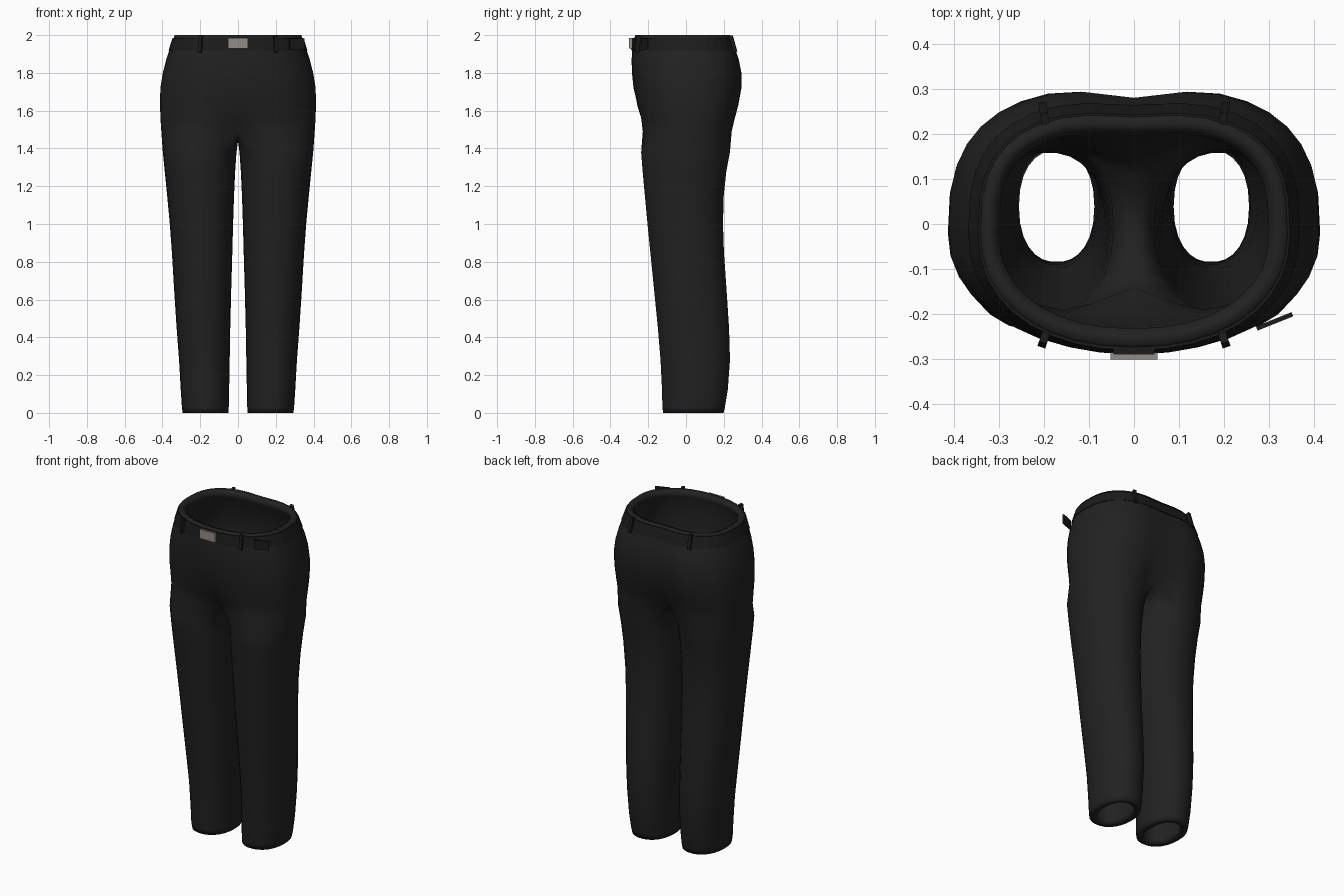
import bpy, bmesh, math
from mathutils import Vector, Matrix

if "Cube" in bpy.data.objects:
    bpy.data.objects.remove(bpy.data.objects["Cube"])

OUT, INN = 18, 8          # segments on the outer arc and on the inner thigh


def material(name, rgb):
    m = bpy.data.materials.new(name)
    m.diffuse_color = (*rgb, 1)
    m.use_nodes = True
    m.node_tree.nodes["Principled BSDF"].inputs["Base Color"].default_value = m.diffuse_color
    return m


cloth = material("black cloth", (0.0155, 0.0155, 0.0155))
leather = material("black leather", (0.011, 0.011, 0.011))
metal = material("buckle metal", (0.30, 0.265, 0.235))


def add_object(name, bm, mat, smooth=True):
    bmesh.ops.recalc_face_normals(bm, faces=bm.faces)
    me = bpy.data.meshes.new(name)
    bm.to_mesh(me)
    bm.free()
    me.materials.append(mat)
    ob = bpy.data.objects.new(name, me)
    bpy.context.collection.objects.link(ob)
    if smooth:
        for p in me.polygons:
            p.use_smooth = True
    return ob


def power(v, n):
    return math.copysign(abs(v) ** (2 / n), v) if abs(v) > 1e-6 else 0.0


def hip_point(t, w, front, back, fdip, bdip, cy=-0.02):
    """Point on the hip outline; t runs from front centre to back centre."""
    n = 2.2 if t < 0 else 2.8
    x = w * power(math.cos(t), n)
    s = power(math.sin(t), n)
    if t < 0:
        y = cy + (cy - front) * s + fdip * math.exp(-(x / 0.09) ** 2)
    else:
        y = cy + (back - cy) * s - bdip * math.exp(-(x / 0.10) ** 2)
    return x, y


# Leg sections: height, inner x, outer x, front y, back y
LEG = [
    (0.00, .050, .293, -.122, .200), (0.03, .049, .297, -.126, .207),
    (0.12, .047, .303, -.128, .222), (0.28, .044, .312, -.136, .234),
    (0.45, .041, .325, -.150, .229), (0.65, .036, .338, -.170, .216),
    (0.85, .030, .350, -.190, .202), (1.00, .026, .361, -.205, .197),
    (1.15, .021, .375, -.219, .201), (1.28, .015, .388, -.231, .215),
    (1.38, .008, .398, -.239, .234),
]
# Hip sections: height, half width, front y, back y, front dip, back dip
HIP = [
    (1.49, .406, -.245, .256, .07, .08), (1.55, .410, -.250, .270, .03, .05),
    (1.63, .413, -.266, .289, .01, .035), (1.72, .411, -.278, .304, 0, .028),
    (1.80, .398, -.286, .303, 0, .023), (1.87, .380, -.288, .288, 0, .017),
    (1.93, .360, -.284, .268, 0, .013), (1.97, .346, -.278, .254, 0, .011),
    (2.00, .335, -.268, .242, 0, .010),
]


def hip_angles():
    return [math.radians(-90 + 180 * j / OUT) for j in range(OUT + 1)]


def bridge(bm, a, b, closed):
    n = len(a)
    for i in range(n if closed else n - 1):
        k = (i + 1) % n
        bm.faces.new((a[i], a[k], b[k], b[i]))


# Trousers: one half lofted from hem to waist, then mirrored and thickened
bm = bmesh.new()
span = 125
angles = [math.radians(-span + 2 * span * j / OUT) for j in range(OUT + 1)]
angles += [math.radians(span + (360 - 2 * span) * j / INN) for j in range(1, INN)]
prev = None
for z, xi, xo, f, b in LEG:
    cx, rx, cy, ry = (xi + xo) / 2, (xo - xi) / 2, (f + b) / 2, (b - f) / 2
    ring = [bm.verts.new((cx + rx * power(math.cos(t), 2.2),
                          cy + ry * power(math.sin(t), 2.2), z)) for t in angles]
    if prev:
        bridge(bm, prev, ring, True)
    prev = ring
for i, (z, *dims) in enumerate(HIP):
    ring = [bm.verts.new((*hip_point(t, *dims), z)) for t in hip_angles()]
    if i == 0:
        # crotch seam along the centre line closes the top of the leg
        y0, y1 = ring[0].co.y, ring[-1].co.y
        seam = []
        for j in range(1, INN):
            u = j / INN
            drop = 0.05 * (1 - (2 * u - 1) ** 2)
            seam.append(bm.verts.new((0, y1 + (y0 - y1) * u, z - drop)))
        bridge(bm, prev, ring + seam, True)
    else:
        bridge(bm, prev, ring, False)
    prev = ring
trousers = add_object("trousers", bm, cloth)
mir = trousers.modifiers.new("mirror", 'MIRROR')
mir.use_clip = True
mir.merge_threshold = 0.0005
sol = trousers.modifiers.new("thickness", 'SOLIDIFY')
sol.thickness = 0.038
sol.offset = -1
bpy.context.view_layer.objects.active = trousers
trousers.select_set(True)
bpy.ops.object.shade_smooth_by_angle(angle=math.radians(50))
trousers.select_set(False)


# Belt: thin band around the waist
def belt_ring(bm, z, w, f, b):
    half = [hip_point(t, w, f, b, 0, .011) for t in hip_angles()]
    pts = half + [(-x, y) for x, y in half[-2:0:-1]]
    return [bm.verts.new((x, y, z)) for x, y in pts]


bm = bmesh.new()
rings = [belt_ring(bm, 1.918, .355, -.278, .262), belt_ring(bm, 1.918, .368, -.289, .275),
         belt_ring(bm, 1.985, .346, -.280, .253), belt_ring(bm, 1.985, .332, -.268, .240)]
for i in range(4):
    bridge(bm, rings[i], rings[(i + 1) % 4], True)
add_object("belt", bm, leather, smooth=False)


def block(name, centre, size, mat, turn=0.0, tilt=0.0):
    bm = bmesh.new()
    m = (Matrix.Translation(Vector(centre)) @ Matrix.Rotation(turn, 4, 'Z')
         @ Matrix.Rotation(tilt, 4, 'X') @ Matrix.Diagonal((*size, 1)))
    bmesh.ops.create_cube(bm, size=1, matrix=m)
    return add_object(name, bm, mat, smooth=False)


# Belt loops, two in front and two behind
for side, label in ((-1, "left"), (1, "right")):
    block(f"front_loop_{label}", (side * .2, -.257, 1.953), (.018, .024, .088),
          leather, side * .33, -.12)
    block(f"back_loop_{label}", (side * .2, .246, 1.953), (.018, .026, .088),
          leather, -side * .15, .28)

# Loose belt end standing off the hip
block("belt_end", (.312, -.216, 1.953), (.085, .010, .056), leather, .38)

# Buckle plate with a dark backing
block("buckle_backing", (0, -.281, 1.955), (.09, .018, .062), leather)
block("buckle", (0, -.293, 1.957), (.104, .016, .056), metal)
